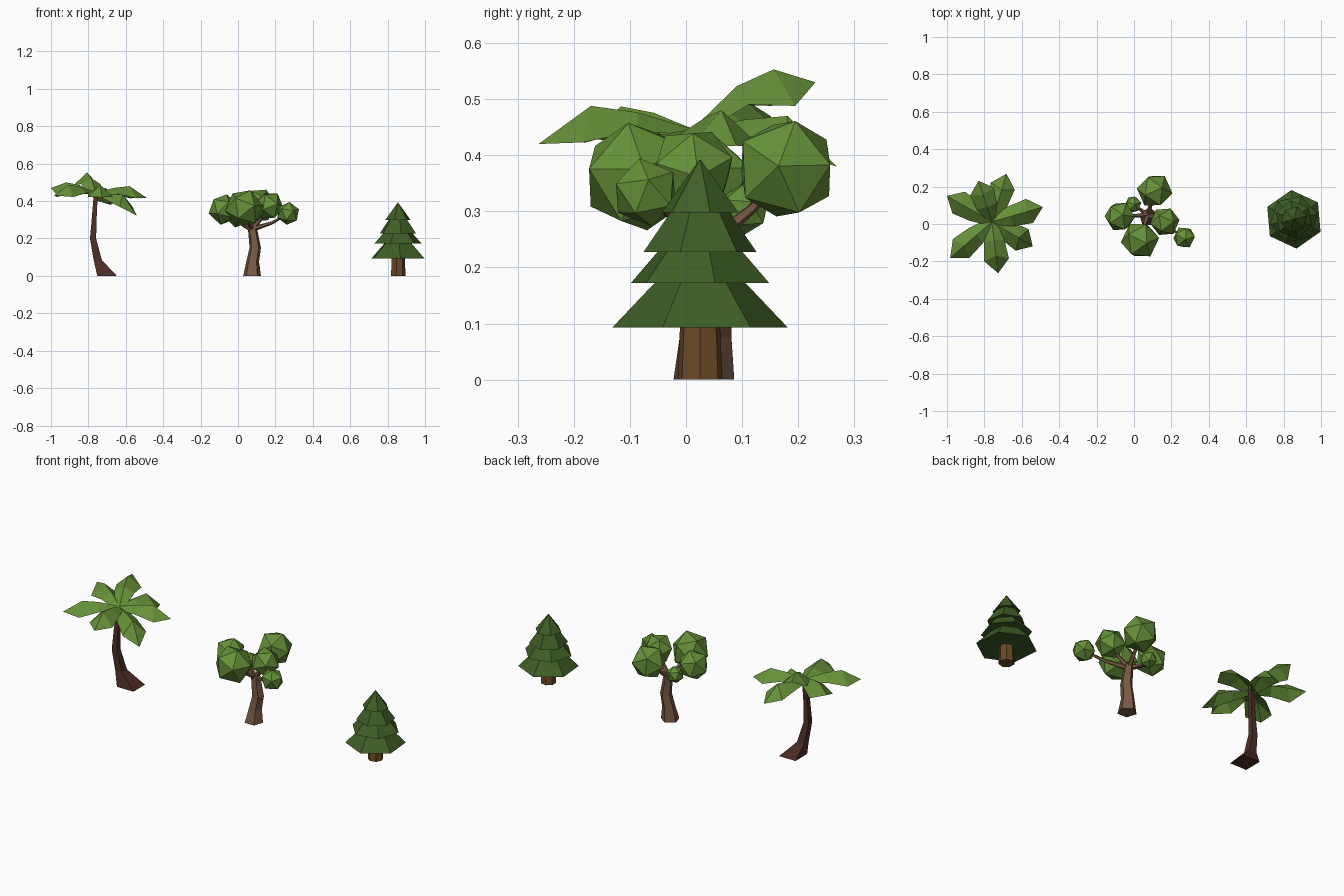
import bpy, bmesh, math, random
from mathutils import Vector, Matrix, Euler

if "Cube" in bpy.data.objects:
    bpy.data.objects.remove(bpy.data.objects["Cube"])

random.seed(4)


def material(name, rgb):
    def lin(c):
        c /= 255
        return c / 12.92 if c <= 0.04045 else ((c + 0.055) / 1.055) ** 2.4
    m = bpy.data.materials.new(name)
    m.diffuse_color = (*[lin(c) for c in rgb], 1)
    m.use_nodes = True
    m.node_tree.nodes["Principled BSDF"].inputs["Base Color"].default_value = m.diffuse_color
    return m


LEAF = material("leaf_green", (101, 144, 56))
PINE = material("pine_green", (62, 94, 37))
PINE_BARK = material("pine_bark", (110, 74, 38))
BARK = material("grey_brown_bark", (120, 89, 68))
PALM_BARK = material("dark_palm_bark", (78, 46, 38))


def finish(bm, name, mat, solid=True):
    if solid:
        bmesh.ops.recalc_face_normals(bm, faces=bm.faces)
    me = bpy.data.meshes.new(name)
    bm.to_mesh(me)
    bm.free()
    me.materials.append(mat)
    ob = bpy.data.objects.new(name, me)
    bpy.context.collection.objects.link(ob)
    return ob


def tube(name, path, sides, mat, level=True, spin=0.0):
    """Capped tube through (x, y, z, radius) points; level keeps rings horizontal."""
    bm = bmesh.new()
    pts = [Vector(p[:3]) for p in path]
    rings = []
    for i, p in enumerate(pts):
        along = pts[min(i + 1, len(pts) - 1)] - pts[max(i - 1, 0)]
        q = along.to_track_quat('Z', 'Y')
        ring = []
        for k in range(sides):
            a = spin + math.tau * k / sides
            off = Vector((math.cos(a), math.sin(a), 0)) * path[i][3]
            ring.append(bm.verts.new(p + (off if level else q @ off)))
        rings.append(ring)
    for a, b in zip(rings, rings[1:]):
        for k in range(sides):
            j = (k + 1) % sides
            bm.faces.new((a[k], a[j], b[j], b[k]))
    bm.faces.new(rings[0][::-1])
    bm.faces.new(rings[-1])
    return finish(bm, name, mat)


# Palm trunk, swept sideways at the foot
tube("palm_trunk", [(-0.70, 0.03, 0, 0.074), (-0.75, 0.012, 0.085, 0.031),
                    (-0.775, 0.003, 0.2, 0.023), (-0.768, 0.003, 0.32, 0.018),
                    (-0.76, 0.01, 0.445, 0.015)], 4, PALM_BARK, spin=math.pi / 4)


# Palm fronds: folded leaves with a raised midrib and a pointed tip
def frond(name, angle, length, peak, tip):
    bm = bmesh.new()
    c, s = math.cos(math.radians(angle)), math.sin(math.radians(angle))

    def at(r, w, z):
        return bm.verts.new((-0.76 + c * r - s * w, 0.012 + s * r + c * w, z))
    root = 0.447
    rows = []
    for fr, fe, half, z, drop in ((0.0, 0.0, 0.024, root, 0.012),
                                  (0.36, 0.38, 0.055, root + 0.72 * (peak - root), 0.033),
                                  (0.66, 0.74, 0.067, peak, 0.065)):
        rows.append([at(fe * length, half, z - drop), at(fr * length, 0, z),
                     at(fe * length, -half, z - drop)])
    for a, b in zip(rows, rows[1:]):
        for k in (0, 1):
            bm.faces.new((a[k], a[k + 1], b[k + 1], b[k]))
    end = at(length, 0, tip)
    for k in (0, 1):
        bm.faces.new((rows[-1][k], rows[-1][k + 1], end))
    finish(bm, name, LEAF, solid=False)


for i, f in enumerate([(73, 0.268, 0.47, 0.38), (16, 0.283, 0.48, 0.417),
                       (-31, 0.255, 0.435, 0.322), (-83, 0.277, 0.488, 0.42),
                       (-139, 0.295, 0.487, 0.43), (150, 0.277, 0.50, 0.47),
                       (108, 0.23, 0.553, 0.53)]):
    frond(f"palm_frond_{i + 1}", *f)

# Broadleaf trunk, slightly crooked
tube("broadleaf_trunk", [(0.075, 0.036, 0, 0.05), (0.078, 0.045, 0.075, 0.036),
                         (0.092, 0.05, 0.15, 0.032), (0.076, 0.05, 0.265, 0.025)],
     5, BARK, spin=0.3)

# Broadleaf canopy: faceted clumps, each carried by a bent branch
clumps = [(0.11, 0.178, 0.376, 0.096), (0.032, -0.086, 0.362, 0.104),
          (-0.076, 0.04, 0.355, 0.084), (0.165, 0.012, 0.375, 0.08),
          (0.268, -0.072, 0.334, 0.062), (-0.005, 0.105, 0.305, 0.047)]
fork = Vector((0.076, 0.05, 0.25))
for i, (x, y, z, r) in enumerate(clumps):
    bm = bmesh.new()
    bmesh.ops.create_icosphere(bm, subdivisions=1, radius=r)
    rot = Euler([random.uniform(0, math.tau) for _ in range(3)]).to_matrix().to_4x4()
    bm.transform(Matrix.Translation((x, y, z)) @ rot)
    finish(bm, f"leaf_clump_{i + 1}", LEAF)
    goal = Vector((x, y, z))
    bend = fork.lerp(goal, 0.55) - Vector((0, 0, 0.012))
    tube(f"branch_{i + 1}", [(*fork, 0.015), (*bend, 0.009), (*goal, 0.006)],
         5, BARK, level=False)

# Pine trunk
PX, PY = 0.855, 0.025
tube("pine_trunk", [(PX, PY, 0, 0.041), (PX, PY, 0.13, 0.035)], 7, PINE_BARK)

# Pine foliage: stacked six-sided skirts, last one pointed
for i, (z0, r0, z1, r1, spin) in enumerate([(0.093, 0.157, 0.2, 0.055, 35),
                                            (0.172, 0.13, 0.255, 0.055, 12),
                                            (0.228, 0.102, 0.325, 0.035, 40),
                                            (0.298, 0.071, 0.392, 0.001, 15)]):
    tube(f"pine_tier_{i + 1}", [(PX, PY, z0, r0), (PX, PY, z1, r1)], 6, PINE,
         spin=math.radians(spin))
